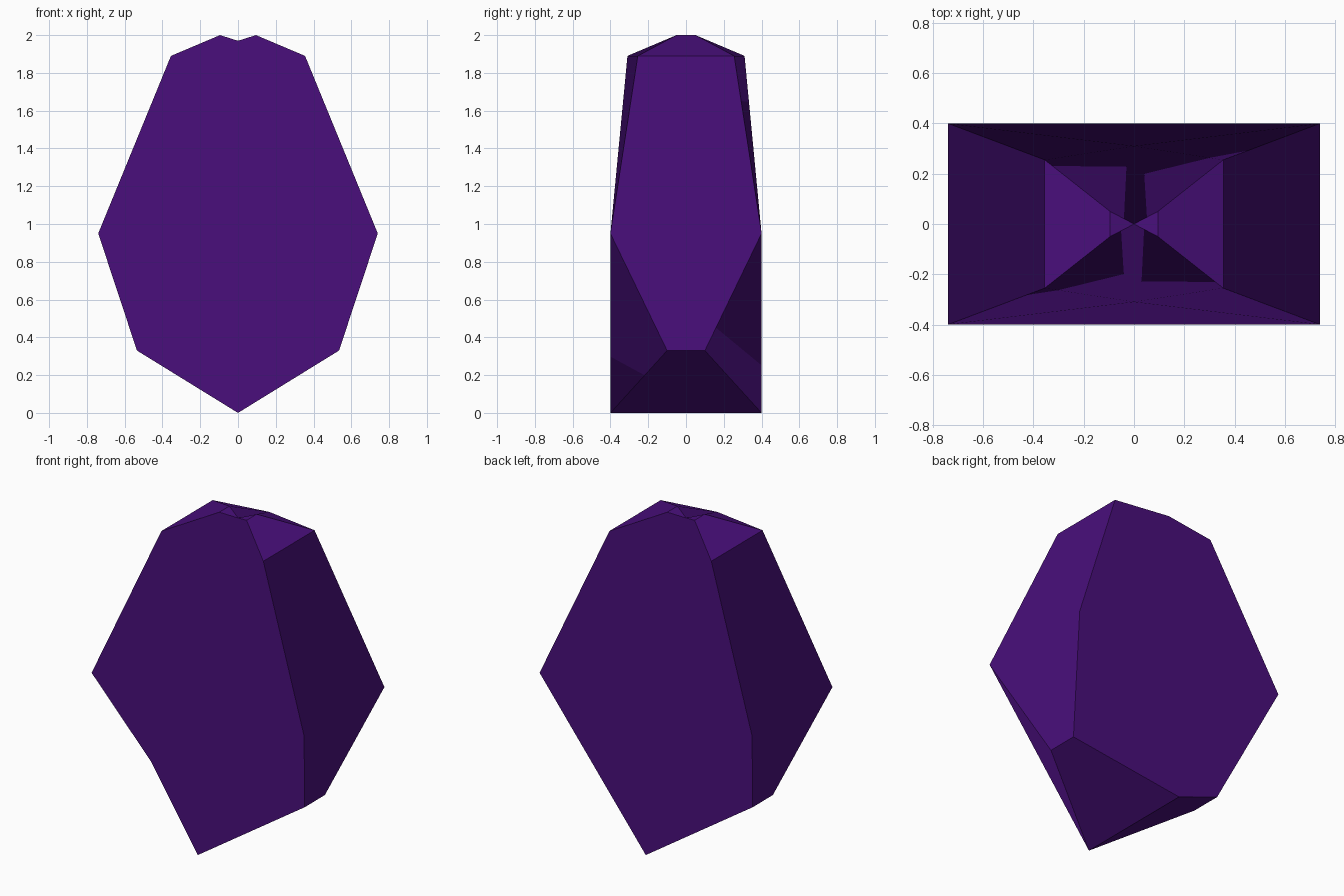
import bpy
import bmesh
from mathutils import Vector

if "Cube" in bpy.data.objects:
    bpy.data.objects.remove(bpy.data.objects["Cube"])

purple = bpy.data.materials.new("deep_purple")
purple.diffuse_color = (0.067, 0.0048, 0.202, 1.0)
purple.use_nodes = True
purple.node_tree.nodes["Principled BSDF"].inputs["Base Color"].default_value = purple.diffuse_color

bm = bmesh.new()
facing = []  # shading direction of each face, None keeps its own


def rim(x, y, z):
    """Four mirrored corners keyed by (side, front/back)."""
    return {(sx, sy): bm.verts.new((sx * x, sy * y, z))
            for sx in (-1, 1) for sy in (-1, 1)}


def add(verts, outward, shade=None):
    """Add a face wound so that it points along outward."""
    f = bm.faces.new(verts)
    f.normal_update()
    if f.normal.dot(Vector(outward)) < 0:
        f.normal_flip()
    facing.append(shade)


# Corner rings of the crystal, from foot to notched crown
low = rim(0.535, 0.10, 0.33)
waist = rim(0.74, 0.40, 0.95)
shoulder = rim(0.355, 0.255, 1.89)
peak = rim(0.095, 0.05, 2.0)
keel = {s: bm.verts.new((0, s * 0.40, 0)) for s in (-1, 1)}
brow = {s: bm.verts.new((0, s * 0.31, 1.89)) for s in (-1, 1)}
notch = bm.verts.new((0, 0, 1.97))

# Broad front and back panels, each shaded as one facet
for sy in (-1, 1):
    out = (0, sy, 0.05)
    flat = (0, sy, 0)
    add((waist[-1, sy], waist[1, sy], brow[sy]), out, flat)
    for sx in (-1, 1):
        add((waist[sx, sy], shoulder[sx, sy], brow[sy]), out, flat)
        add((shoulder[sx, sy], peak[sx, sy], brow[sy]), (0, sy, 1), flat)
        add((peak[sx, sy], notch, brow[sy]), (0, sy, 1), flat)
    add((keel[sy], waist[1, sy], low[1, sy]), out, flat)
    if sy < 0:
        # chipped lower left of the front
        add((keel[sy], waist[1, sy], low[-1, sy]), out, flat)
        add((low[-1, sy], waist[1, sy], waist[-1, sy]), out, flat)
    else:
        add((keel[sy], waist[1, sy], waist[-1, sy]), out, flat)
        add((keel[sy], waist[-1, sy], low[-1, sy]), out, flat)

# Side facets, crown slopes and underside
for sx in (-1, 1):
    side = (sx, 0, 0)

    def band(a, b, out, shade=None):
        add((a[sx, -1], a[sx, 1], b[sx, 1], b[sx, -1]), out, shade)

    band(low, waist, side, side)
    band(waist, shoulder, side, side)
    band(shoulder, peak, (sx, 0, 2))
    add((peak[sx, -1], peak[sx, 1], notch), (0, 0, 1))
    add((keel[-1], keel[1], low[sx, 1], low[sx, -1]), (sx, 0, -2))

mesh = bpy.data.meshes.new("crystal")
bm.to_mesh(mesh)
bm.free()
mesh.materials.append(purple)

# Even shading over each broad facet
mesh.shade_smooth()
normals = [None] * len(mesh.loops)
for poly, shade in zip(mesh.polygons, facing):
    n = Vector(shade) if shade else poly.normal.copy()
    for i in poly.loop_indices:
        normals[i] = n
mesh.normals_split_custom_set(normals)

crystal = bpy.data.objects.new("crystal", mesh)
bpy.context.collection.objects.link(crystal)
